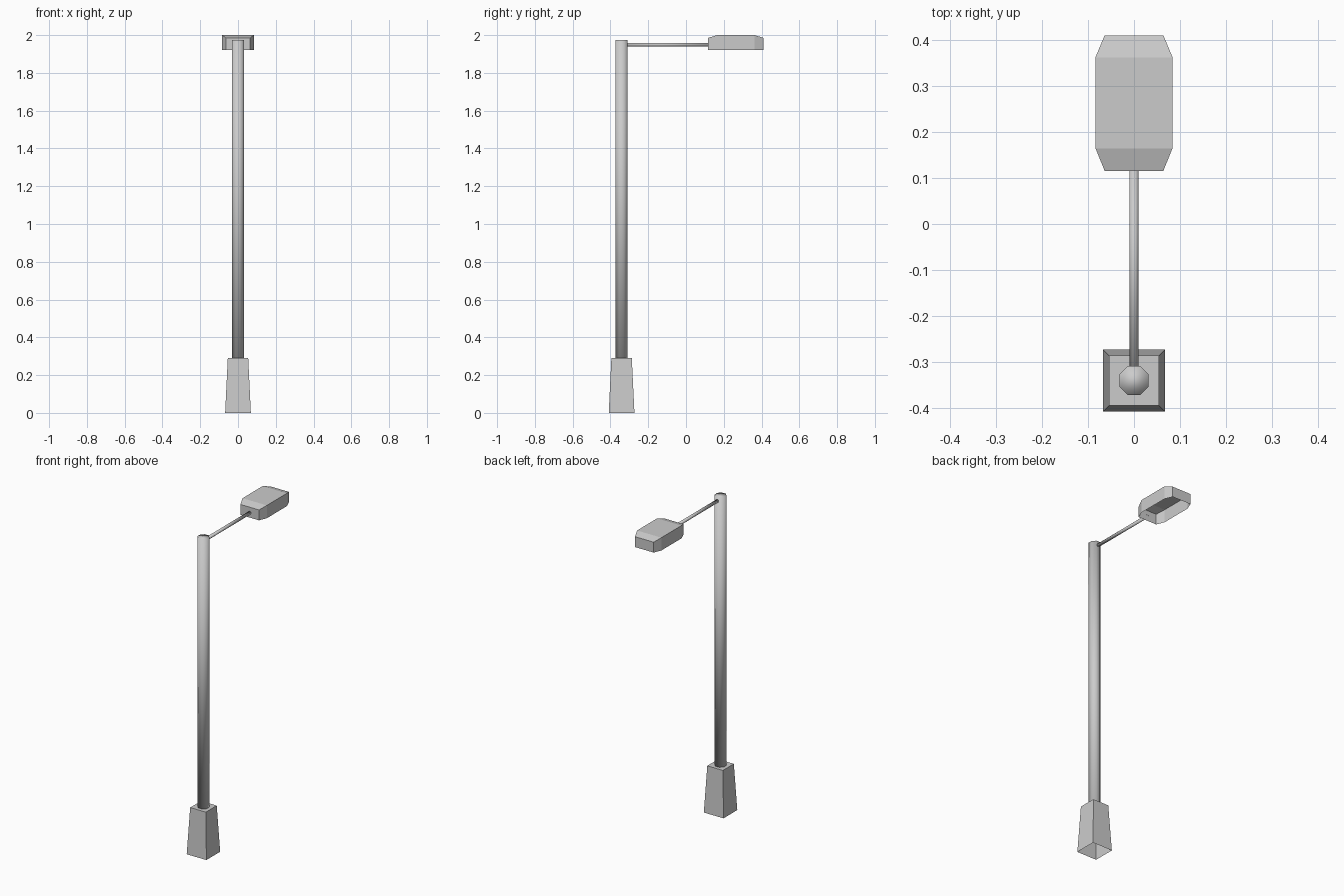
import bpy, bmesh, math
from mathutils import Vector

if "Cube" in bpy.data.objects:
    bpy.data.objects.remove(bpy.data.objects["Cube"])

POLE_Y = -0.341


def make_object(name, bm, smooth=False):
    bmesh.ops.recalc_face_normals(bm, faces=bm.faces)
    for f in bm.faces:
        f.smooth = smooth
    mesh = bpy.data.meshes.new(name)
    bm.to_mesh(mesh)
    bm.free()
    obj = bpy.data.objects.new(name, mesh)
    bpy.context.collection.objects.link(obj)
    return obj


def open_shell(name, bottom, top):
    """Side walls between two loops plus a top; the underside stays open."""
    bm = bmesh.new()
    lo = [bm.verts.new(p) for p in bottom]
    hi = [bm.verts.new(p) for p in top]
    n = len(lo)
    for i in range(n):
        j = (i + 1) % n
        bm.faces.new((lo[i], lo[j], hi[j], hi[i]))
    return bm, hi


def rod(name, start, end, apothem, sides=8, caps=True):
    """Smooth low-poly cylinder between two points, flats facing the axes."""
    start, end = Vector(start), Vector(end)
    axis = end - start
    r = apothem / math.cos(math.pi / sides)
    rot = axis.to_track_quat('Z', 'Y')
    rings = []
    bm = bmesh.new()
    for p in (start, end):
        ring = []
        for i in range(sides):
            a = 2 * math.pi * (i + 0.5) / sides
            ring.append(bm.verts.new(p + rot @ Vector((r * math.cos(a), r * math.sin(a), 0))))
        rings.append(ring)
    for i in range(sides):
        j = (i + 1) % sides
        bm.faces.new((rings[0][i], rings[0][j], rings[1][j], rings[1][i]))
    if caps:
        bm.faces.new(rings[0][::-1])
        bm.faces.new(rings[1])
    return make_object(name, bm, smooth=True)


# Tapered square base, open underneath
def square(h, z):
    return [(sx * h, POLE_Y + sy * h, z) for sx, sy in ((-1, -1), (1, -1), (1, 1), (-1, 1))]

bm, hi = open_shell("base", square(0.068, 0), square(0.054, 0.29))
bm.faces.new(hi)
make_object("base", bm)

# Upright pole and horizontal arm
rod("pole", (0, POLE_Y, 0.29), (0, POLE_Y, 1.975), 0.032)
rod("arm", (0, POLE_Y + 0.03, 1.95), (0, 0.116, 1.95), 0.0095)

# Lamp head: octagonal hood with sloped ends, open underneath
W, E = 0.084, 0.064
Y0, Y1, Y2, Y3 = 0.116, 0.165, 0.363, 0.411
plan = [(-E, Y0), (E, Y0), (W, Y1), (W, Y2), (E, Y3), (-E, Y3), (-W, Y2), (-W, Y1)]
bottom = [(x, y, 1.92) for x, y in plan]
top = [(x, y, 2.0 if abs(x) == W else 1.985) for x, y in plan]
bm, hi = open_shell("lamp_head", bottom, top)
for ids in ((0, 1, 2, 7), (7, 2, 3, 6), (6, 3, 4, 5)):
    bm.faces.new([hi[i] for i in ids])
make_object("lamp_head", bm)
